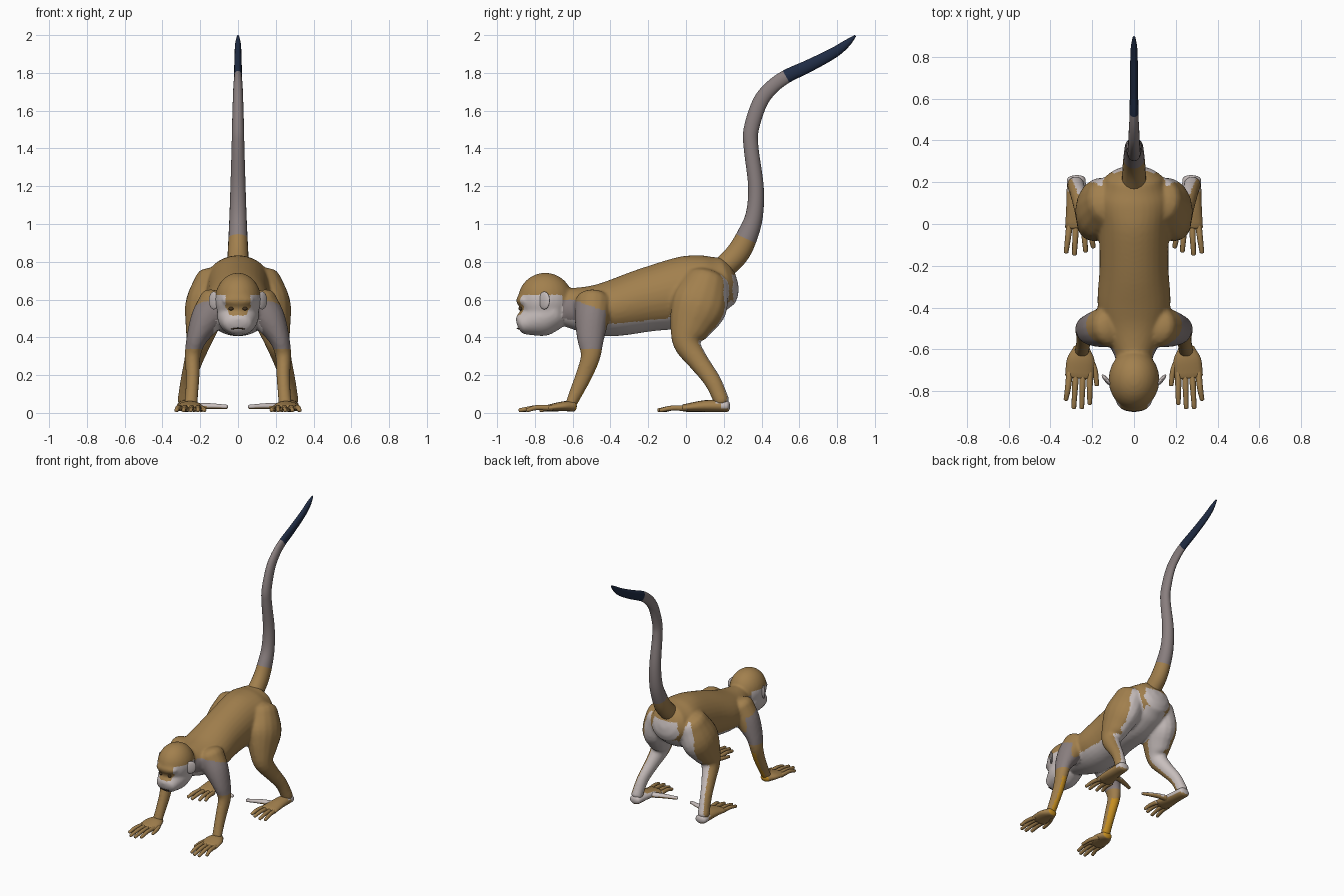
import bpy, bmesh, math
from mathutils import Vector, Matrix

if "Cube" in bpy.data.objects:
    bpy.data.objects.remove(bpy.data.objects["Cube"], do_unlink=True)


def material(name, colour):
    m = bpy.data.materials.new(name)
    m.use_nodes = True
    m.diffuse_color = (*colour, 1)
    m.node_tree.nodes["Principled BSDF"].inputs["Base Color"].default_value = (*colour, 1)
    return m


MATS = [material("tan_fur", (0.36, 0.215, 0.075)),
        material("pale_fur", (0.58, 0.52, 0.51)),
        material("grey_fur", (0.25, 0.21, 0.21)),
        material("dark_tail_tip", (0.014, 0.025, 0.058)),
        material("orange_fur", (0.58, 0.28, 0.015)),
        material("dark_brown", (0.06, 0.035, 0.015))]
TAN, PALE, GREY, NAVY, ORANGE, BROWN = range(6)


def spline(pts, sub):
    """Catmull-Rom interpolation of stations (x, y, z, lateral radius, other radius)."""
    p = [Vector(q) for q in pts]
    p = [2 * p[0] - p[1]] + p + [2 * p[-1] - p[-2]]
    out = []
    for a, b, c, d in zip(p, p[1:], p[2:], p[3:]):
        for i in range(sub):
            t = i / sub
            out.append(0.5 * (2 * b + (c - a) * t + (2 * a - 5 * b + 4 * c - d) * t * t
                              + (3 * b - a - 3 * c + d) * t ** 3))
    return out + [p[-2]]


def loft(bm, pts, sub=4, segs=16, side=1, cap=0.6):
    """Skin elliptical rings along a path and round off both ends."""
    st = spline(pts, sub)
    pos = [Vector((q[0] * side, q[1], q[2])) for q in st]
    n = len(st)
    rings = []

    def ring(centre, t, ra, rb):
        ref = Vector((0, 1, 0)) if abs(t.x) > 0.8 else Vector((1, 0, 0))
        u = (ref - t * ref.dot(t)).normalized()
        v = t.cross(u)
        rings.append([bm.verts.new(centre + u * ra * math.cos(k) + v * rb * math.sin(k))
                      for k in (2 * math.pi * i / segs for i in range(segs))])

    for i in range(n):
        t = (pos[min(i + 1, n - 1)] - pos[max(i - 1, 0)]).normalized()
        ra, rb = st[i][3], st[i][4]
        reach = cap * min(ra, rb)
        angles = [math.radians(d) for d in (25, 50, 75)]
        if i == 0:
            for k in reversed(angles):
                ring(pos[i] - t * reach * math.sin(k), t, ra * math.cos(k), rb * math.cos(k))
        ring(pos[i], t, ra, rb)
        if i == n - 1:
            for k in angles:
                ring(pos[i] + t * reach * math.sin(k), t, ra * math.cos(k), rb * math.cos(k))
    for a, b in zip(rings, rings[1:]):
        for i in range(segs):
            j = (i + 1) % segs
            bm.faces.new((a[i], a[j], b[j], b[i]))
    bm.faces.new(rings[0])
    bm.faces.new(rings[-1])


def blob(bm, centre, radii, turn=0.0):
    mat = Matrix.Translation(centre) @ Matrix.Rotation(turn, 4, "Z") @ Matrix.Diagonal((*radii, 1))
    bmesh.ops.create_uvsphere(bm, u_segments=24, v_segments=16, radius=1, matrix=mat)


def finish(name, bm, rule, voxel=0.0):
    """Turn the bmesh into an object, optionally fuse its shells, then colour by rule."""
    bmesh.ops.recalc_face_normals(bm, faces=bm.faces[:])
    me = bpy.data.meshes.new(name)
    bm.to_mesh(me)
    bm.free()
    ob = bpy.data.objects.new(name, me)
    bpy.context.collection.objects.link(ob)
    if voxel:
        fuse = ob.modifiers.new("fuse", "REMESH")
        fuse.mode = "VOXEL"
        fuse.voxel_size = voxel
        soften = ob.modifiers.new("soften", "SMOOTH")
        soften.factor, soften.iterations = 0.5, 10
        deps = bpy.context.evaluated_depsgraph_get()
        me = bpy.data.meshes.new_from_object(ob.evaluated_get(deps))
        ob.modifiers.clear()
        ob.data = me
    me.materials.clear()
    for m in MATS:
        me.materials.append(m)
    for p in me.polygons:
        p.use_smooth = True
        p.material_index = rule(p.center, p.normal)
    return ob


# Body: torso, head, arms and legs fused into one skin
body = bmesh.new()
loft(body, [(0, -.64, .56, .09, .1), (0, -.5, .545, .15, .13), (0, -.38, .555, .175, .15),
            (0, -.2, .6, .165, .17), (0, 0, .64, .17, .19), (0, .12, .67, .18, .17),
            (0, .19, .69, .15, .14)], segs=32)
blob(body, (0, -.745, .6), (.122, .145, .142))
blob(body, (0, -.855, .595), (.085, .045, .036))
loft(body, [(0, -.7, .54, .11, .1), (0, -.78, .505, .108, .105),
            (0, -.865, .47, .078, .06)], segs=24, cap=.5)
for s in (1, -1):
    # Arm
    loft(body, [(.11, -.49, .58, .1, .1), (.17, -.5, .49, .085, .09), (.22, -.505, .39, .055, .072),
                (.24, -.505, .3, .042, .053), (.24, -.54, .2, .037, .045),
                (.245, -.585, .1, .035, .036), (.25, -.61, .045, .036, .03)], side=s)
    # Leg
    loft(body, [(.12, .11, .69, .11, .12), (.165, .07, .57, .115, .15), (.19, .025, .46, .09, .115),
                (.21, .005, .37, .066, .075), (.235, .06, .28, .05, .056),
                (.265, .14, .17, .04, .046), (.28, .19, .06, .042, .042)], side=s)


def body_rule(c, n):
    s = 1 if c.x > 0 else -1
    a, inward = abs(c.x), -n.x * s
    if c.y < -.655 and a < .15 and c.z > .36:          # head
        nose = c.y < -.83 and a < .065 - .5 * max(0, .56 - c.z) and c.z > .515
        return TAN if c.z > .625 or nose else PALE
    if c.y < -.4 and c.z < .34:                        # forearm
        return ORANGE if c.z < .27 and n.y + .3 * inward > .6 else TAN
    if c.y < -.425 and c.z < .6 - .35 * max(0, c.y + .6):
        return PALE if n.z < -.5 and a < .13 else GREY
    if c.y > -.12 and c.z < .73 and n.y + .6 * inward > .5:
        return PALE                                    # rump and inner leg
    if n.z < -.62 and c.z > .35 and a < .17:
        return PALE                                    # belly
    return TAN


finish("body", body, body_rule, .009)

# Tail
tail = bmesh.new()
loft(tail, [(0, .18, .75, .06, .06), (0, .27, .84, .055, .062), (0, .325, .94, .05, .056),
            (0, .362, 1.05, .045, .046), (0, .37, 1.2, .04, .041), (0, .345, 1.4, .034, .039),
            (0, .345, 1.5, .032, .04), (0, .39, 1.64, .028, .04), (0, .45, 1.72, .025, .038),
            (0, .53, 1.78, .021, .036), (0, .65, 1.837, .02, .033), (0, .78, 1.905, .018, .028),
            (0, .85, 1.955, .015, .02), (0, .895, 1.995, .006, .006)], sub=6, segs=20)
finish("tail", tail, lambda c, n: NAVY if c.y + .5 * (c.z - 1.78) > .525 else
       GREY if c.z + .5 * (c.y - .33) > .92 else TAN)

for s, label in ((1, "left"), (-1, "right")):
    # Hand: palm, four fingers and a thumb
    hand = bmesh.new()
    loft(hand, [(.252, -.595, .035, .04, .028), (.255, -.65, .035, .066, .026),
                (.262, -.73, .025, .068, .018)], side=s)
    for base, tip, end in ((.212, .212, -.86), (.245, .25, -.88), (.278, .288, -.88), (.308, .326, -.84)):
        loft(hand, [(base, -.71, .026, .016, .016), ((base + tip) / 2, -.79, .028, .014, .014),
                    (tip, end, .014, .011, .011)], side=s, segs=10)
    loft(hand, [(.215, -.645, .026, .018, .016), (.188, -.7, .024, .014, .014),
                (.178, -.77, .015, .011, .011)], side=s, segs=10)
    finish(label + "_hand", hand, lambda c, n: ORANGE if n.y > .6 and c.y > -.63 else TAN)

    # Foot: sole and four toes
    foot = bmesh.new()
    loft(foot, [(.277, .215, .036, .044, .032), (.272, .1, .036, .052, .031),
                (.262, -.01, .026, .068, .02)], side=s)
    for base, tip, end in ((.208, .195, -.11), (.24, .232, -.13), (.278, .285, -.145), (.308, .325, -.135)):
        loft(foot, [(base, .0, .024, .016, .016), ((base + tip) / 2, -.07, .026, .014, .014),
                    (tip, end, .014, .011, .011)], side=s, segs=10)
    finish(label + "_foot", foot, lambda c, n: PALE if n.z > -.5 and
           (n.y > .4 or c.y > .17 or (c.y > .06 and n.x * s < -.4)) else TAN)

    # Opposable big toe pointing inward
    toe = bmesh.new()
    loft(toe, [(.25, .08, .032, .026, .02), (.16, .055, .036, .019, .016),
               (.06, .02, .032, .012, .011)], side=s, segs=12)
    finish(label + "_big_toe", toe, lambda c, n: TAN if n.z < -.3 else PALE)

    # Ear and eye
    ear = bmesh.new()
    blob(ear, (.128 * s, -.75, .595), (.011, .038, .047), -s * math.radians(42))
    finish(label + "_ear", ear, lambda c, n: PALE)
    eye = bmesh.new()
    blob(eye, (.037 * s, -.876, .552), (.013, .011, .01))
    finish(label + "_eye", eye, lambda c, n: BROWN)

# Mouth
mouth = bmesh.new()
loft(mouth, [(-.035, -.884, .444, .004, .003), (0, -.894, .448, .004, .003),
             (.035, -.884, .444, .004, .003)], segs=8)
finish("mouth", mouth, lambda c, n: BROWN)
